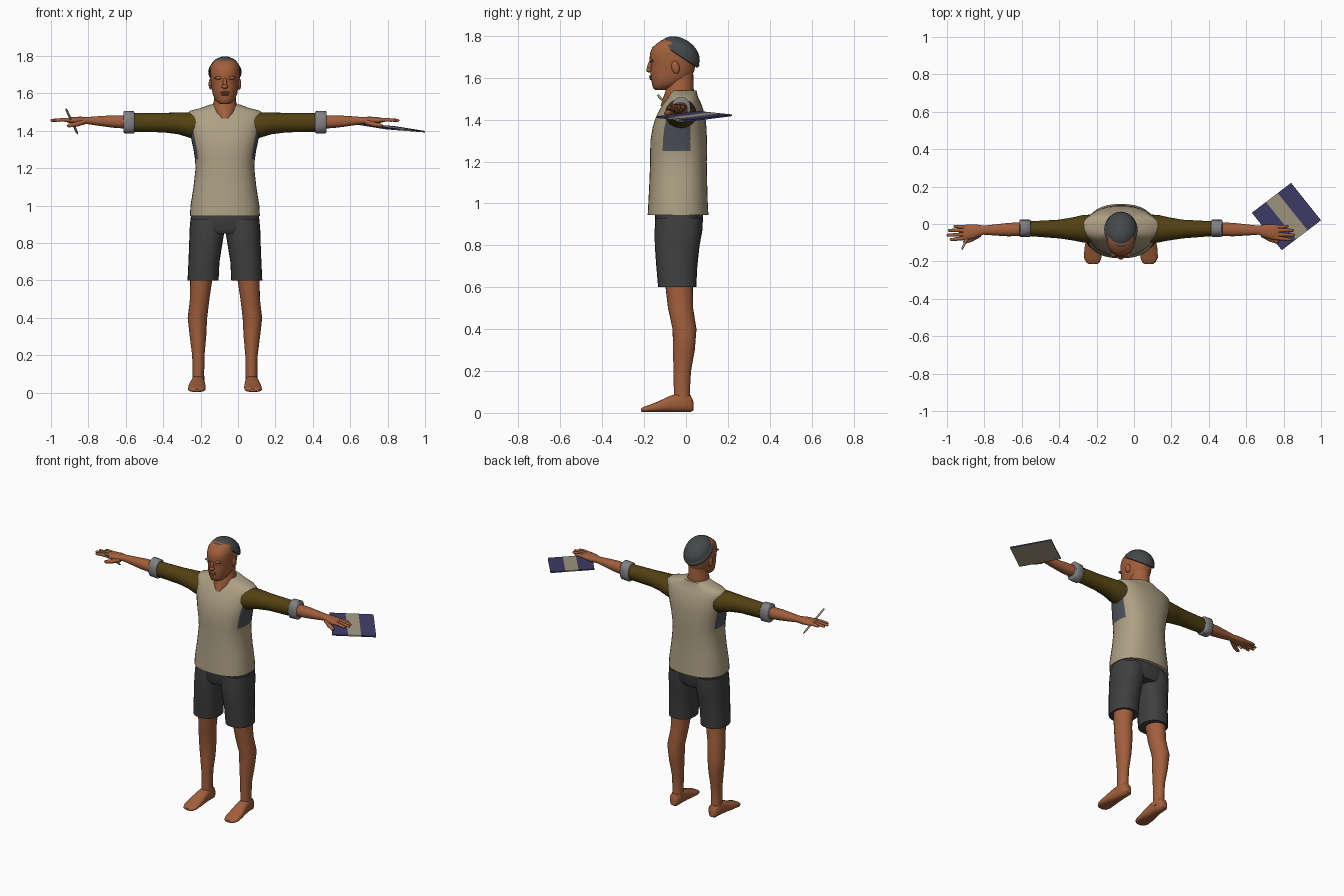
import bpy, bmesh, math
from mathutils import Matrix, Vector

CX = -0.07  # body centre line


def material(name, r, g, b):
    m = bpy.data.materials.new(name)
    m.diffuse_color = (r, g, b, 1)
    return m


SKIN = material("skin", 0.36, 0.115, 0.045)
SHIRT = material("shirt_beige", 0.42, 0.35, 0.23)
OLIVE = material("sleeve_olive", 0.085, 0.053, 0.006)
SHORTS = material("shorts_charcoal", 0.05, 0.05, 0.05)
CAP = material("cap_grey", 0.06, 0.066, 0.068)
CUFF = material("cuff_grey", 0.22, 0.22, 0.235)
SLATE = material("underarm_slate", 0.075, 0.085, 0.1)
PURPLE = material("book_purple", 0.05, 0.045, 0.14)
PAPER = material("paper", 0.36, 0.32, 0.22)


def finish(bm, name, mats, smooth=True):
    bmesh.ops.recalc_face_normals(bm, faces=bm.faces)
    me = bpy.data.meshes.new(name)
    bm.to_mesh(me)
    bm.free()
    for m in mats:
        me.materials.append(m)
    ob = bpy.data.objects.new(name, me)
    bpy.context.collection.objects.link(ob)
    if smooth:
        bpy.ops.object.select_all(action='DESELECT')
        ob.select_set(True)
        bpy.context.view_layer.objects.active = ob
        bpy.ops.object.shade_smooth_by_angle(angle=math.radians(50))
    return ob


def loft(name, rings, mat, axis='z', power=2.0, n=24, matrix=None):
    """Rings are (position on axis, centre a, centre b, radius a, radius b)."""
    bm = bmesh.new()
    loops = []
    for t, a, b, ra, rb in rings:
        loop = []
        for i in range(n):
            c, s = (f(2 * math.pi * i / n) for f in (math.cos, math.sin))
            p = a + ra * math.copysign(abs(c) ** (2 / power), c)
            q = b + rb * math.copysign(abs(s) ** (2 / power), s)
            loop.append(bm.verts.new({'z': (p, q, t), 'x': (t, p, q), 'y': (p, t, q)}[axis]))
        loops.append(loop)
    for lo, hi in zip(loops, loops[1:]):
        for i in range(n):
            j = (i + 1) % n
            bm.faces.new((lo[i], lo[j], hi[j], hi[i]))
    bm.faces.new(loops[0])
    bm.faces.new(loops[-1])
    if matrix:
        bm.transform(matrix)
    return finish(bm, name, [mat])


def blob(name, loc, radii, mat, tilt=0.0):
    bm = bmesh.new()
    bmesh.ops.create_uvsphere(bm, u_segments=16, v_segments=10, radius=1)
    bm.transform(Matrix.Translation(loc) @ Matrix.Rotation(tilt, 4, 'X') @ Matrix.Diagonal((*radii, 1)))
    return finish(bm, name, [mat])


def rod(name, points, radii, mat, n=10):
    """Tapered tube through points, with a rounded tip ring."""
    bm = bmesh.new()
    pts = [Vector(p) for p in points]
    rot = (pts[-1] - pts[0]).to_track_quat('Z', 'Y')
    loops = [[bm.verts.new(p + rot @ Vector((r * math.cos(k * 2 * math.pi / n), r * math.sin(k * 2 * math.pi / n), 0)))
              for k in range(n)] for p, r in zip(pts, radii)]
    for lo, hi in zip(loops, loops[1:]):
        for i in range(n):
            bm.faces.new((lo[i], lo[(i + 1) % n], hi[(i + 1) % n], hi[i]))
    bm.faces.new(loops[0])
    bm.faces.new(loops[-1])
    return finish(bm, name, [mat])


# Shirt body, with slate patches under the arms
torso = loft("shirt_body", [
    (0.945, CX, -0.038, 0.187, 0.145), (1.0, CX, -0.038, 0.184, 0.142),
    (1.1, CX, -0.037, 0.168, 0.138), (1.2, CX, -0.036, 0.157, 0.135),
    (1.25, CX, -0.035, 0.160, 0.136), (1.3, CX, -0.035, 0.168, 0.135),
    (1.36, CX, -0.031, 0.181, 0.129), (1.41, CX, -0.026, 0.193, 0.119),
    (1.46, CX, -0.020, 0.203, 0.099), (1.49, CX, -0.016, 0.206, 0.083),
    (1.507, CX, -0.014, 0.188, 0.072), (1.522, CX, -0.012, 0.13, 0.066),
    (1.54, CX, -0.01, 0.082, 0.06)], SHIRT, power=2.4, n=36)
torso.data.materials.append(SLATE)
for f in torso.data.polygons:
    if 1.25 < f.center.z < 1.40 and abs(f.normal.x) > 0.8 and -0.11 < f.center.y < 0.03:
        f.material_index = 1

# Neck and head
loft("neck", [(1.465, CX, -0.072, 0.03, 0.05), (1.50, CX, -0.045, 0.062, 0.066),
              (1.535, CX, -0.030, 0.068, 0.068), (1.56, CX, -0.030, 0.058, 0.066),
              (1.64, CX, -0.030, 0.058, 0.064)], SKIN)
loft("head", [(1.543, CX, -0.122, 0.022, 0.025), (1.55, CX, -0.115, 0.038, 0.042),
              (1.57, CX, -0.094, 0.055, 0.068), (1.60, CX, -0.072, 0.066, 0.096),
              (1.635, CX, -0.065, 0.072, 0.105), (1.665, CX, -0.061, 0.076, 0.106),
              (1.685, CX, -0.062, 0.078, 0.113), (1.72, CX, -0.060, 0.079, 0.111),
              (1.745, CX, -0.063, 0.076, 0.098), (1.77, CX, -0.065, 0.062, 0.066),
              (1.788, CX, -0.065, 0.03, 0.035)], SKIN, power=2.2, n=32)
blob("nose_bridge", (CX, -0.170, 1.658), (0.010, 0.014, 0.032), SKIN, -0.25)
blob("nose_tip", (CX, -0.175, 1.637), (0.018, 0.015, 0.012), SKIN)
blob("upper_lip", (CX, -0.168, 1.606), (0.025, 0.009, 0.006), SKIN)
blob("lower_lip", (CX, -0.164, 1.594), (0.022, 0.010, 0.006), SKIN)

# Tilted cap with a rolled rim
dome = [(-0.010, 0.98), (-0.008, 1.03), (0.0, 1.05), (0.008, 1.03), (0.010, 0.99)]
dome += [(0.072 * math.sin(a), math.cos(a)) for a in (0.35, 0.6, 0.85, 1.1, 1.3, 1.5)]
loft("cap", [(t, 0, 0, 0.085 * r, 0.105 * r) for t, r in dome], CAP, n=32,
     matrix=Matrix.Translation((CX, -0.03, 1.715)) @ Matrix.Rotation(-0.588, 4, 'X'))

# Waist of the shorts
loft("shorts_waist", [(0.85, CX, -0.035, 0.12, 0.10), (0.875, CX, -0.035, 0.187, 0.113),
                      (0.96, CX, -0.032, 0.181, 0.115)], SHORTS, power=2.4, n=32)

for s, side in ((1, "left"), (-1, "right")):
    def X(d):
        return CX + s * d

    # Face and ear
    blob(side + "_ear", (X(0.077), -0.05, 1.65), (0.010, 0.019, 0.031), SKIN, 0.2)
    blob(side + "_brow", (X(0.032), -0.164, 1.683), (0.024, 0.010, 0.008), SKIN)

    # Arm: sleeve, rolled cuff, forearm, palm
    loft(side + "_sleeve", [(X(0.15), -0.025, 1.425, 0.075, 0.075), (X(0.20), -0.025, 1.433, 0.074, 0.066),
                            (X(0.25), -0.026, 1.440, 0.063, 0.058), (X(0.33), -0.027, 1.444, 0.050, 0.052),
                            (X(0.50), -0.025, 1.445, 0.039, 0.050)], OLIVE, 'x')
    loft(side + "_cuff", [(X(0.483), -0.023, 1.445, 0.042, 0.054), (X(0.488), -0.023, 1.445, 0.046, 0.060),
                          (X(0.538), -0.023, 1.447, 0.046, 0.060), (X(0.543), -0.023, 1.447, 0.042, 0.054)],
         CUFF, 'x', 2.4)
    loft(side + "_forearm", [(X(0.52), -0.027, 1.447, 0.036, 0.036), (X(0.60), -0.030, 1.450, 0.036, 0.033),
                             (X(0.68), -0.032, 1.453, 0.029, 0.025), (X(0.735), -0.033, 1.455, 0.024, 0.019),
                             (X(0.775), -0.038, 1.455, 0.036, 0.021), (X(0.82), -0.044, 1.456, 0.042, 0.017),
                             (X(0.845), -0.046, 1.457, 0.039, 0.011)], SKIN, 'x', 2.3)
    for k, (y0, y1, d1) in enumerate(((-0.016, -0.012, 0.895), (-0.034, -0.034, 0.925),
                                      (-0.054, -0.060, 0.932), (-0.074, -0.084, 0.915))):
        ym = (y0 + y1) / 2
        rod(f"{side}_finger_{k + 1}", [(X(0.82), y0, 1.457), (X(0.87), ym, 1.459), (X(d1 - 0.006), y1, 1.456),
                                       (X(d1), y1, 1.456)], (0.011, 0.010, 0.008, 0.004), SKIN)
    rod(side + "_thumb", [(X(0.755), -0.055, 1.448), (X(0.80), -0.082, 1.434), (X(0.835), -0.096, 1.428),
                          (X(0.842), -0.098, 1.427)], (0.015, 0.013, 0.010, 0.005), SKIN)

    # Short leg, bare leg, foot
    loft(side + "_shorts_leg", [(0.60, X(0.117), -0.042, 0.083, 0.091), (0.70, X(0.112), -0.044, 0.083, 0.098),
                                (0.80, X(0.102), -0.042, 0.089, 0.107), (0.87, X(0.095), -0.036, 0.094, 0.114),
                                (0.93, X(0.092), -0.034, 0.092, 0.112)], SHORTS, power=2.3)
    loft(side + "_leg", [(0.04, X(0.142), -0.016, 0.034, 0.044), (0.10, X(0.142), -0.020, 0.031, 0.038),
                         (0.20, X(0.142), -0.018, 0.033, 0.042), (0.30, X(0.144), -0.010, 0.044, 0.052),
                         (0.40, X(0.147), -0.007, 0.052, 0.057), (0.50, X(0.135), -0.026, 0.052, 0.060),
                         (0.62, X(0.125), -0.034, 0.060, 0.066)], SKIN)
    loft(side + "_foot", [(0.036, X(0.142), 0.032, 0.018, 0.020), (0.022, X(0.142), 0.044, 0.031, 0.040),
                          (-0.03, X(0.143), 0.050, 0.034, 0.046), (-0.08, X(0.146), 0.042, 0.040, 0.038),
                          (-0.13, X(0.149), 0.030, 0.046, 0.026), (-0.18, X(0.151), 0.020, 0.047, 0.016),
                          (-0.205, X(0.150), 0.016, 0.036, 0.012), (-0.214, X(0.149), 0.014, 0.022, 0.007)],
         SKIN, 'y', 2.6)

# Thin tilted book: striped on top, plain paper below
bm = bmesh.new()
us = (0, 0.36, 0.66, 1)
grid = {}
for i, u in enumerate(us):
    for v in (0, 1):
        x, y = 0.63 + 0.21 * u + 0.16 * v, 0.06 + 0.16 * u - 0.2 * v
        z = 1.415 + 0.04 * y - 0.11 * (x - 0.815)
        for w in (0, 1):
            grid[i, v, w] = bm.verts.new((x, y, z + 0.008 * (w - 0.5)))


def quad(keys, index):
    bm.faces.new([grid[k] for k in keys]).material_index = index


for i in range(3):
    j = i + 1
    stripe = 1 if i == 1 else 0
    quad(((i, 0, 1), (j, 0, 1), (j, 1, 1), (i, 1, 1)), stripe)
    quad(((i, 0, 0), (i, 1, 0), (j, 1, 0), (j, 0, 0)), 1)
    for v in (0, 1):
        quad(((i, v, 0), (j, v, 0), (j, v, 1), (i, v, 1)), stripe)
for i in (0, 3):
    quad(((i, 0, 0), (i, 1, 0), (i, 1, 1), (i, 0, 1)), 0)
finish(bm, "book", [PURPLE, PAPER], smooth=False)

# Pen held in the other hand
rod("pen", [(-0.92, -0.135, 1.518), (-0.917, -0.128, 1.511), (-0.863, -0.016, 1.396), (-0.856, -0.002, 1.382)],
    (0.004, 0.006, 0.006, 0.001), PAPER)
